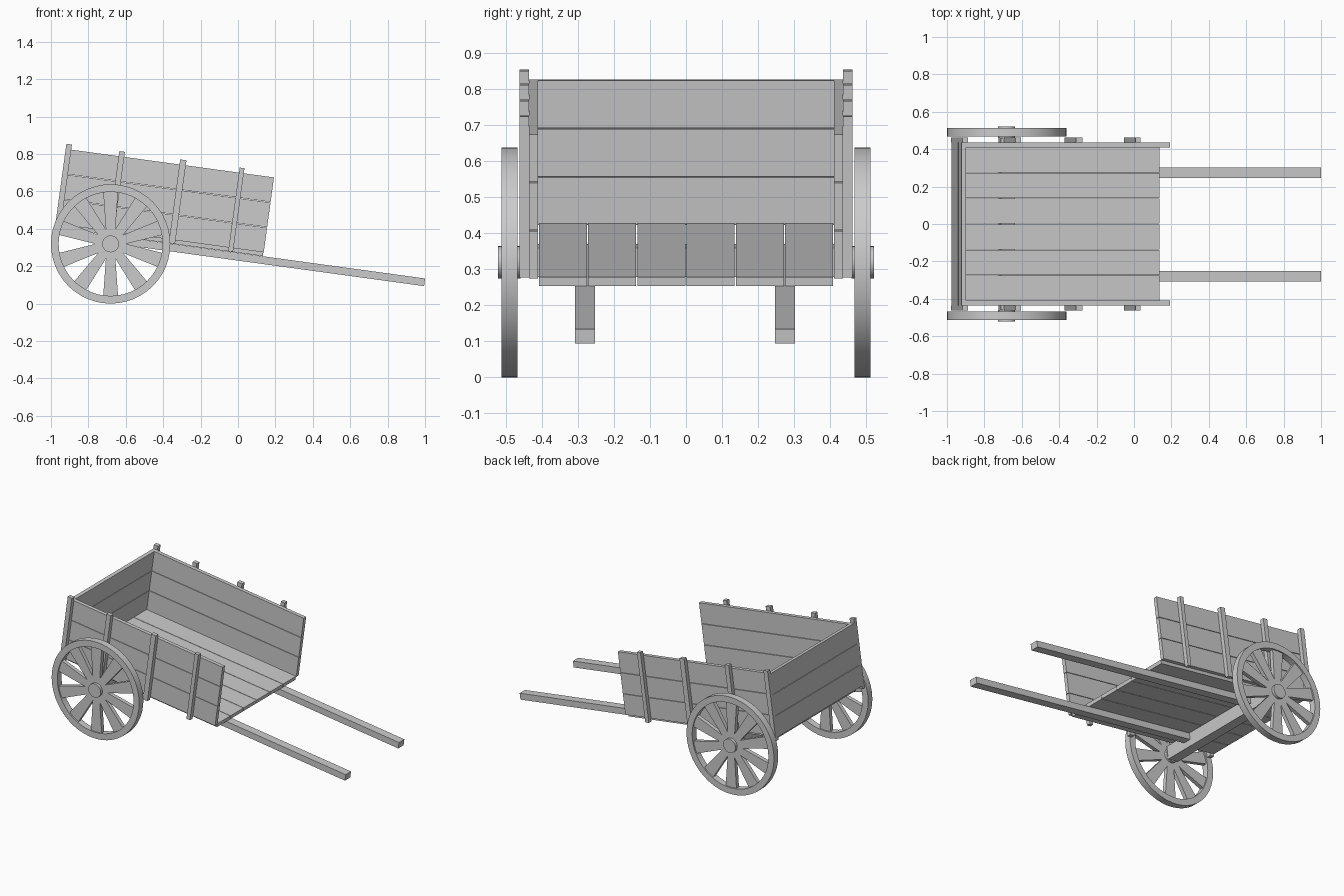
import bpy, bmesh
from math import pi, radians, sin, cos
from mathutils import Matrix, Vector

if "Cube" in bpy.data.objects:
    bpy.data.objects.remove(bpy.data.objects["Cube"])

AXLE = Vector((-0.681, 0, 0.319))
TILT = Matrix.Translation(AXLE) @ Matrix.Rotation(radians(7.8), 4, 'Y')


def add_object(name, bm, smooth=False):
    bmesh.ops.recalc_face_normals(bm, faces=bm.faces)
    me = bpy.data.meshes.new(name)
    bm.to_mesh(me)
    bm.free()
    ob = bpy.data.objects.new(name, me)
    bpy.context.collection.objects.link(ob)
    if smooth:
        bpy.ops.object.select_all(action='DESELECT')
        ob.select_set(True)
        bpy.context.view_layer.objects.active = ob
        bpy.ops.object.shade_smooth_by_angle(angle=radians(35))
    return ob


def box(name, x, y, z):
    """Box given by ranges in the tilted cart frame (origin on the axle)."""
    bm = bmesh.new()
    size = [r[1] - r[0] for r in (x, y, z)]
    mid = [(r[1] + r[0]) / 2 for r in (x, y, z)]
    bmesh.ops.create_cube(bm, size=1, matrix=TILT @ Matrix.Translation(mid)
                          @ Matrix.Diagonal((*size, 1)))
    return add_object(name, bm)


GAP = 0.0015
V0, PLANK = 0.065, 0.1357

# Floor planks
for i in range(6):
    y0 = -0.41 + i * 0.82 / 6
    box(f"floor_plank_{i+1}", (-0.283, 0.815), (y0 + GAP, y0 + 0.82 / 6 - GAP), (0.046, 0.070))

# Side and tail planks
for i in range(3):
    z = (V0 + i * PLANK + GAP, V0 + (i + 1) * PLANK - GAP)
    box(f"tail_plank_{i+1}", (-0.307, -0.283), (-0.435, 0.435), z)
    for side, s in (("right", -1), ("left", 1)):
        box(f"{side}_side_plank_{i+1}", (-0.283, 0.817), sorted((s * 0.41, s * 0.435)), z)

# Upright posts outside the side planks
for side, s in (("right", -1), ("left", 1)):
    for i, (u, w) in enumerate(((-0.292, 0.030), (-0.006, 0.030), (0.324, 0.034), (0.641, 0.026))):
        box(f"{side}_post_{i+1}", (u - w / 2, u + w / 2), sorted((s * 0.435, s * 0.462)), (0.047, 0.498))

# Pulling shafts and axle beam
for side, y in (("right", -0.28), ("left", 0.275)):
    box(f"{side}_shaft", (0.0, 1.691), (y - 0.028, y + 0.028), (0.004, 0.045))
box("axle_beam", (-0.038, 0.038), (-0.46, 0.46), (-0.036, 0.046))

# Wheels: spun rim, tapered spokes, round hub
for side, s in (("right", -1), ("left", 1)):
    at = Matrix.Translation(AXLE + Vector((0, s * 0.49, 0)))
    bm = bmesh.new()
    prof = [bm.verts.new(p) for p in
            ((0.278, -0.022, 0), (0.319, -0.022, 0), (0.319, 0.022, 0), (0.278, 0.022, 0))]
    edges = [bm.edges.new((prof[i], prof[(i + 1) % 4])) for i in range(4)]
    bmesh.ops.spin(bm, geom=prof + edges, cent=(0, 0, 0), axis=(0, 1, 0),
                   angle=2 * pi, steps=48, use_merge=True)
    bmesh.ops.remove_doubles(bm, verts=bm.verts, dist=1e-5)
    bm.transform(at)
    add_object(f"{side}_wheel_rim", bm, True)

    bm = bmesh.new()
    for k in range(10):
        rot = Matrix.Rotation(-pi / 2 + k * 2 * pi / 10, 4, 'Y')
        rot = Matrix.Rotation(pi / 2 + k * 2 * pi / 10, 4, 'Y')
        f = bm.faces.new([bm.verts.new(at @ rot @ Vector(p)) for p in
                          ((0.03, -0.013, -0.022), (0.285, -0.013, -0.04),
                           (0.285, -0.013, 0.04), (0.03, -0.013, 0.022))])
        ext = bmesh.ops.extrude_face_region(bm, geom=[f], use_keep_orig=True)
        bmesh.ops.translate(bm, vec=(0, 0.026, 0),
                            verts=[v for v in ext["geom"] if isinstance(v, bmesh.types.BMVert)])
    add_object(f"{side}_wheel_spokes", bm)

    bm = bmesh.new()
    bmesh.ops.create_cone(bm, cap_ends=True, segments=32, radius1=0.045, radius2=0.045, depth=0.062,
                          matrix=at @ Matrix.Rotation(pi / 2, 4, 'X'))
    add_object(f"{side}_wheel_hub", bm, True)
